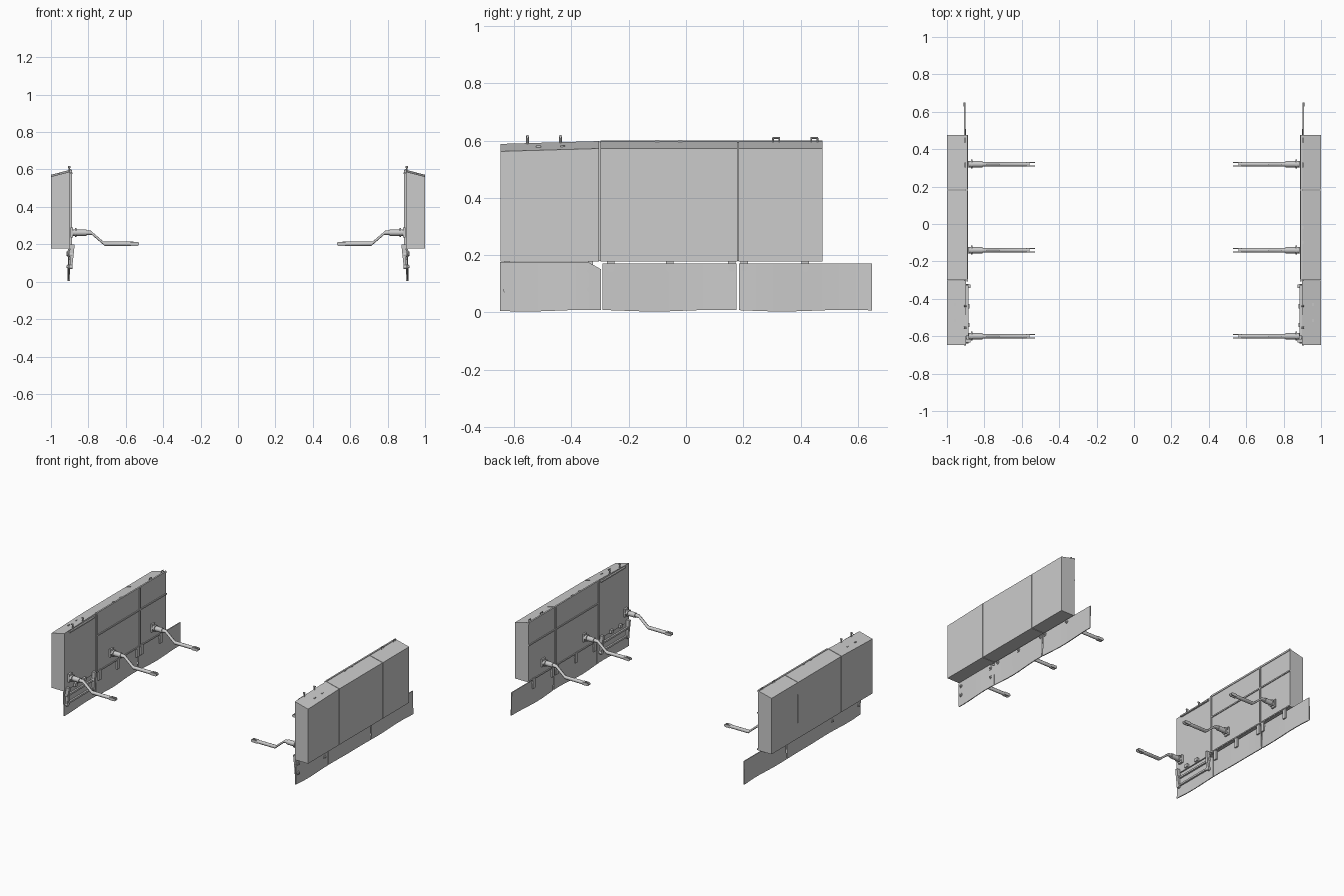
import bpy, bmesh, math
from mathutils import Vector, Matrix

if "Cube" in bpy.data.objects:
    bpy.data.objects.remove(bpy.data.objects["Cube"])

grey = bpy.data.materials.new("painted steel grey")
grey.diffuse_color = (0.6, 0.6, 0.6, 1)
grey.use_nodes = True
grey.node_tree.nodes["Principled BSDF"].inputs["Base Color"].default_value = grey.diffuse_color


def finish(bm, name, smooth=False):
    """Make an object at the origin and mirror it to the other side."""
    bmesh.ops.recalc_face_normals(bm, faces=bm.faces)
    mesh = bpy.data.meshes.new(name)
    bm.to_mesh(mesh)
    bm.free()
    mesh.materials.append(grey)
    ob = bpy.data.objects.new(name, mesh)
    bpy.context.collection.objects.link(ob)
    ob.modifiers.new("mirror", 'MIRROR').use_mirror_merge = False
    if smooth:
        bpy.context.view_layer.objects.active = ob
        ob.select_set(True)
        bpy.ops.object.shade_smooth_by_angle(angle=math.radians(40))
        ob.select_set(False)
    return ob


def box(bm, x0, x1, y0, y1, z0, z1):
    m = Matrix.Translation(((x0 + x1) / 2, (y0 + y1) / 2, (z0 + z1) / 2))
    m = m @ Matrix.Diagonal((x1 - x0, y1 - y0, z1 - z0, 1))
    bmesh.ops.create_cube(bm, size=1, matrix=m)


def rod(bm, a, b, r, n=10):
    a, b = Vector(a), Vector(b)
    rot = (b - a).to_track_quat('Z', 'Y').to_matrix().to_4x4()
    bmesh.ops.create_cone(bm, cap_ends=True, segments=n, radius1=r, radius2=r,
                          depth=(b - a).length,
                          matrix=Matrix.Translation((a + b) / 2) @ rot)


def prism(bm, ends):
    """Join cross-sections of points into a closed solid."""
    rings = [[bm.verts.new(p) for p in ring] for ring in ends]
    n = len(rings[0])
    for a, b in zip(rings, rings[1:]):
        for i in range(n):
            bm.faces.new((a[i], a[(i + 1) % n], b[(i + 1) % n], b[i]))
    bm.faces.new(rings[0])
    bm.faces.new(rings[-1])


# side boxes with a sloping roof; the front one also tapers down
def section(x_in, y, drop):
    return [(x_in, y, 0.178), (1, y, 0.178), (1, y, 0.572 - drop), (x_in, y, 0.598 - drop)]


for name, x_in, y0, y1, drop in (("front_box", 0.897, -0.648, -0.303, 0.01),
                                 ("middle_box", 0.893, -0.299, 0.18, 0),
                                 ("rear_box", 0.893, 0.184, 0.476, 0)):
    bm = bmesh.new()
    prism(bm, [section(x_in, y0, drop), section(x_in, y1, 0)])
    # split the outer wall into an upper and a lower panel
    for z in (0.397, 0.401):
        bmesh.ops.bisect_plane(bm, geom=bm.verts[:] + bm.edges[:] + bm.faces[:],
                               plane_co=(0, 0, z), plane_no=(0, 0, 1))
    groove = [f for f in bm.faces if f.calc_center_median().x > 0.99
              and 0.397 < f.calc_center_median().z < 0.401]
    bmesh.ops.translate(bm, verts=list({v for f in groove for v in f.verts}), vec=(-0.001, 0, 0))
    finish(bm, name)

# rails on the inner wall
bm = bmesh.new()
box(bm, 0.887, 0.895, -0.3, 0.476, 0.435, 0.444)
for y in (-0.301, 0.182):
    box(bm, 0.887, 0.896, y - 0.006, y + 0.006, 0.18, 0.596)
box(bm, 0.887, 0.895, -0.298, 0.476, 0.18, 0.188)
box(bm, 0.889, 0.9, -0.298, 0.476, 0.588, 0.6)
finish(bm, "inner_rails")

# gently dented skirt plates
for name, y0, y1, top in (("front_skirt", -0.65, -0.296, 0.175),
                          ("middle_skirt", -0.292, 0.176, 0.17),
                          ("rear_skirt", 0.185, 0.65, 0.17)):
    bm = bmesh.new()
    rings = []
    for i in range(9):
        y = y0 + (y1 - y0) * i / 8
        bend = 0.004 * math.sin(11 * y)
        low = 0.006 + 0.003 * math.sin(14 * y)
        t = top - 0.025 if name == "front_skirt" and i == 8 else top
        x = 0.905
        rings.append([(x - 0.003, y, t), (x + 0.003, y, t),
                      (x + 0.003 + bend, y, low), (x - 0.003 + bend, y, low)])
    prism(bm, rings)
    finish(bm, name)

# skirt bolts and hanging lugs
bm = bmesh.new()
for y, z in ((-0.625, 0.145), (-0.625, 0.08), (-0.333, 0.145), (-0.333, 0.08)):
    rod(bm, (0.885, y, z), (0.912, y, z), 0.013, 12)
    rod(bm, (0.91, y, z), (0.917, y, z), 0.007, 6)
for y in (-0.263, -0.057, 0.16, 0.204, 0.417):
    rod(bm, (0.89, y, 0.155), (0.912, y, 0.155), 0.013, 12)
    rod(bm, (0.91, y, 0.155), (0.917, y, 0.155), 0.007, 6)
    box(bm, 0.89, 0.9, y - 0.013, y + 0.013, 0.115, 0.19)
finish(bm, "skirt_bolts", True)

# leaning brackets behind the front skirt
bm = bmesh.new()
for y in (-0.625, -0.333):
    prism(bm, [[(0.873, s, 0.2), (0.897, s, 0.2), (0.9, s, 0.165), (0.897, s, 0.07), (0.887, s, 0.07)]
               for s in (y - 0.009, y + 0.009)])
for z in (0.14, 0.085):
    box(bm, 0.89, 0.902, -0.625, -0.333, z - 0.006, z + 0.006)
for y in (-0.54, -0.44):
    box(bm, 0.88, 0.9, y - 0.012, y + 0.012, 0.178, 0.2)
finish(bm, "skirt_brackets")

# cranked support arms with wall flange and forked end
for name, y in (("front_arm", -0.6), ("middle_arm", -0.14), ("rear_arm", 0.32)):
    bm = bmesh.new()
    path = [(0.895, 0.262), (0.785, 0.262), (0.715, 0.202), (0.56, 0.202)]
    rings = []
    for i, (x, z) in enumerate(path):
        slant = 0.004 if i in (1, 2) else 0
        rings.append([(x + slant * math.sin(a), y + 0.012 * math.cos(a), z + 0.012 * math.sin(a))
                      for a in (k * math.tau / 12 for k in range(12))])
    prism(bm, rings)
    rod(bm, (0.81, y, 0.262), (0.888, y, 0.262), 0.017, 12)
    box(bm, 0.882, 0.896, y - 0.018, y + 0.018, 0.235, 0.29)
    rod(bm, (0.863, y, 0.262), (0.872, y, 0.262), 0.024, 12)
    for s in (-1, 1):
        c = y + s * 0.009
        box(bm, 0.535, 0.575, c - 0.003, c + 0.003, 0.192, 0.212)
        rod(bm, (0.538, c - 0.003, 0.202), (0.538, c + 0.003, 0.202), 0.01, 12)
    finish(bm, name, True)

# lifting hooks, grab loops and latch strips on the roof
bm = bmesh.new()
for y in (-0.553, -0.438):
    rod(bm, (0.902, y, 0.58), (0.902, y, 0.618), 0.005, 8)
    rod(bm, (0.896, y, 0.614), (0.91, y, 0.614), 0.005, 8)
for y in (0.315, 0.448):
    for s in (-0.011, 0.011):
        rod(bm, (0.904, y + s, 0.59), (0.904, y + s, 0.609), 0.003, 8)
    rod(bm, (0.904, y - 0.013, 0.609), (0.904, y + 0.013, 0.609), 0.003, 8)
finish(bm, "roof_hooks", True)

bm = bmesh.new()
for y in (-0.515, -0.43):
    box(bm, 0.955, 0.961, y - 0.008, y + 0.008, 0.57, 0.582)
box(bm, 0.886, 0.899, -0.6, -0.33, 0.575, 0.584)
for y in (-0.1, -0.02):
    box(bm, 0.895, 0.905, y - 0.008, y + 0.008, 0.59, 0.602)
finish(bm, "roof_latches")
